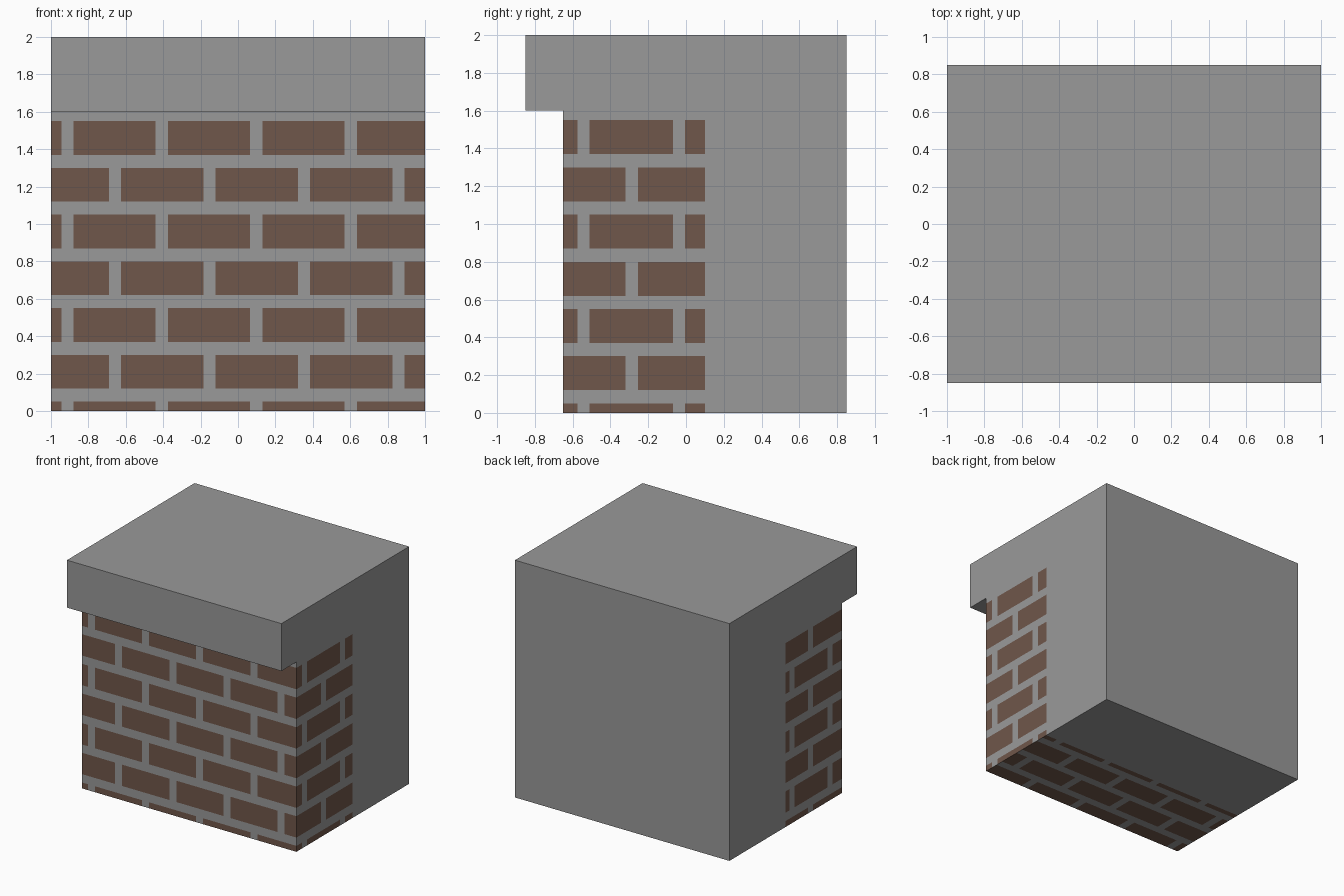
import bpy, bmesh, math
from mathutils import Vector

if "Cube" in bpy.data.objects:
    bpy.data.objects.remove(bpy.data.objects["Cube"])

FRONT, PAINT_BACK, LEDGE = -0.65, 0.10, 1.60   # wall face, end of brickwork, underside of cap
PERIOD, LENGTH = 0.505, 0.44                   # brick spacing and length along a course
COURSE, HEIGHT = 0.25, 0.18                    # course spacing and brick height
STARTS = (-0.88, -0.625)                       # brick start in even / odd courses
BASE = -0.13                                   # bottom of course zero


def is_brick(s, t):
    """Running bond pattern: s runs around the wall, t runs up it."""
    row = math.floor((t - BASE) / COURSE)
    return (t - BASE) % COURSE < HEIGHT and (s - STARTS[row % 2]) % PERIOD < LENGTH


def edges_between(starts, period, length, lo, hi):
    """All brick edge positions inside a range."""
    found = set()
    for a in starts:
        for n in range(-20, 21):
            for e in (a + n * period, a + n * period + length):
                if lo + 1e-4 < e < hi - 1e-4:
                    found.add(round(e, 3))
    return found


def make_material(name, rgb):
    m = bpy.data.materials.new(name)
    m.diffuse_color = (*rgb, 1)
    m.use_nodes = True
    m.node_tree.nodes["Principled BSDF"].inputs["Base Color"].default_value = m.diffuse_color
    return m


# Side profile (wall, cap over wall, cap overhang) extruded across x
bm = bmesh.new()
pts = [(FRONT, 0), (0.85, 0), (0.85, LEDGE), (FRONT, LEDGE),
       (0.85, 2), (FRONT, 2), (-0.85, 2), (-0.85, LEDGE)]
v = [bm.verts.new((-1, y, z)) for y, z in pts]
ends = [bm.faces.new([v[i] for i in q])
        for q in ((0, 1, 2, 3), (3, 2, 4, 5), (7, 3, 5, 6))]
ext = bmesh.ops.extrude_face_region(bm, geom=ends)
bmesh.ops.translate(bm, vec=(2, 0, 0),
                    verts=[g for g in ext["geom"] if isinstance(g, bmesh.types.BMVert)])
bmesh.ops.recalc_face_normals(bm, faces=bm.faces)

# Cut lines along every brick edge
depth = PAINT_BACK - FRONT
x_cuts = edges_between(STARTS, PERIOD, LENGTH, -1, 1)
z_cuts = edges_between([BASE], COURSE, HEIGHT, 0, LEDGE)
y_cuts = {PAINT_BACK}
y_cuts |= {round(FRONT + s - 1, 3) for s in edges_between(STARTS, PERIOD, LENGTH, 1, 1 + depth)}
y_cuts |= {round(FRONT - 1 - s, 3) for s in edges_between(STARTS, PERIOD, LENGTH, -1 - depth, -1)}
y_cuts |= {round(FRONT - t, 3) for t in edges_between([BASE], COURSE, HEIGHT, -depth, 0)}
for axis, cuts in enumerate((x_cuts, y_cuts, z_cuts)):
    for c in sorted(cuts):
        co, no = Vector((0, 0, 0)), Vector((0, 0, 0))
        co[axis], no[axis] = c, 1
        bmesh.ops.bisect_plane(bm, geom=bm.verts[:] + bm.edges[:] + bm.faces[:],
                               dist=1e-5, plane_co=co, plane_no=no)

# Brickwork wraps round the front, both sides and the underside
bm.normal_update()
for f in bm.faces:
    c, n = f.calc_center_median(), f.normal
    into = c.y - FRONT
    if c.z > LEDGE - 0.001 or c.y > PAINT_BACK:
        continue
    if n.y < -0.5:
        s, t = c.x, c.z
    elif n.x > 0.5:
        s, t = 1 + into, c.z
    elif n.x < -0.5:
        s, t = -1 - into, c.z
    elif n.z < -0.5:
        s, t = c.x, -into
    else:
        continue
    f.material_index = int(is_brick(s, t))

mesh = bpy.data.meshes.new("brick_wall_block")
bm.to_mesh(mesh)
bm.free()
mesh.materials.append(make_material("grey_concrete", (0.32, 0.32, 0.32)))
mesh.materials.append(make_material("brown_brick", (0.162, 0.095, 0.069)))
bpy.context.collection.objects.link(bpy.data.objects.new("brick_wall_block", mesh))
